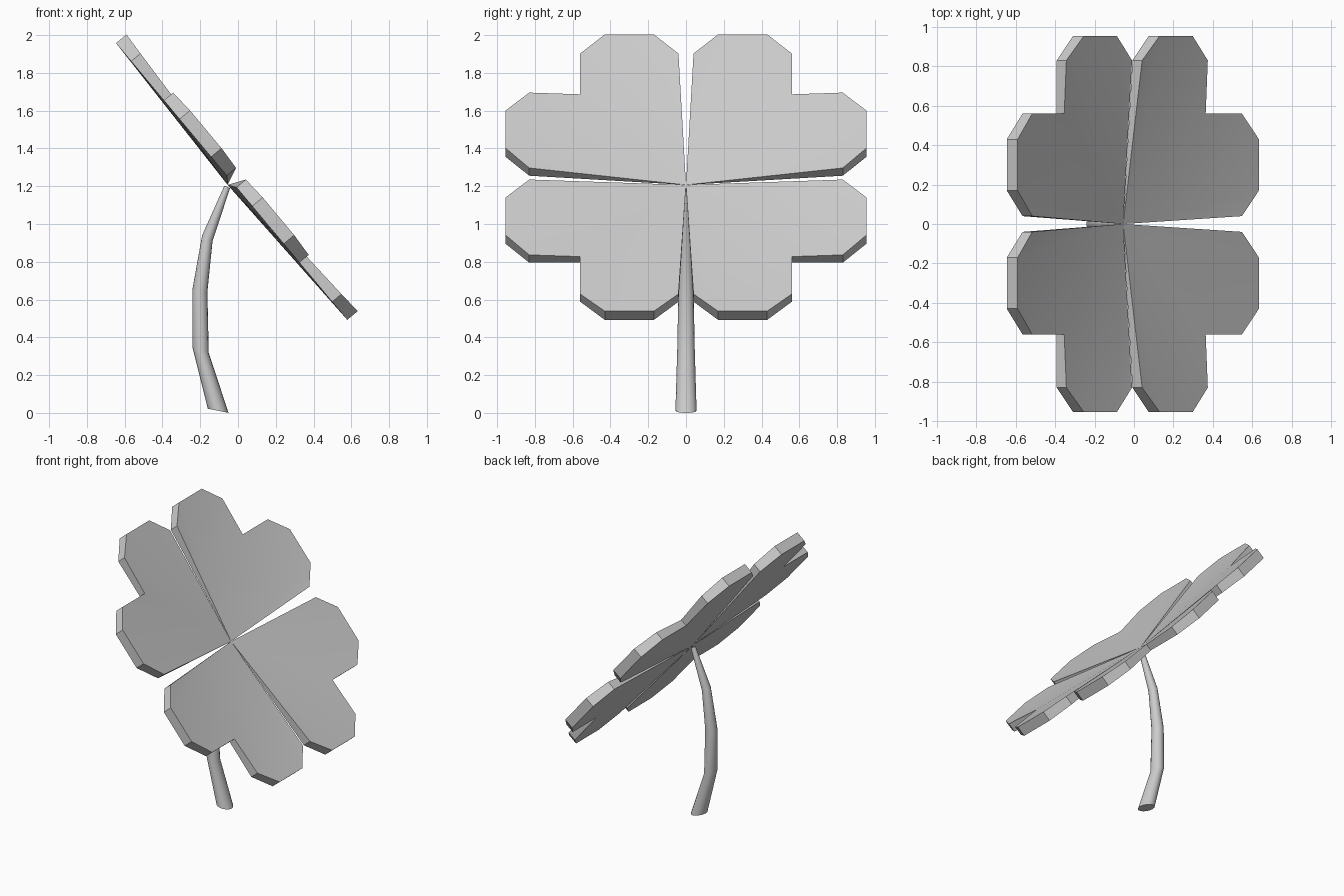
import bpy, bmesh, math
from mathutils import Vector

if "Cube" in bpy.data.objects:
    bpy.data.objects.remove(bpy.data.objects["Cube"])

CENTRE = Vector((-0.055, 0, 1.207))
U = Vector((0.641, 0, -0.767))   # in-plane direction, downhill
N = Vector((0.767, 0, 0.641))    # leaf head normal
V = Vector((0, 1, 0))


def finish(name, bm, angle):
    bmesh.ops.recalc_face_normals(bm, faces=bm.faces)
    mesh = bpy.data.meshes.new(name)
    bm.to_mesh(mesh)
    bm.free()
    obj = bpy.data.objects.new(name, mesh)
    bpy.context.collection.objects.link(obj)
    bpy.ops.object.select_all(action='DESELECT')
    bpy.context.view_layer.objects.active = obj
    obj.select_set(True)
    bpy.ops.object.shade_smooth_by_angle(angle=math.radians(angle))
    return obj


# Half of a heart leaflet: (u, v, top height); the rest mirrors on the diagonal
half = [(0.83, 0.04, 0.092), (0.955, 0.17, 0.1), (0.955, 0.43, 0.1), (0.83, 0.56, 0.092)]
outline = half + [(0.56, 0.56, 0.078)] + [(v, u, h) for u, v, h in reversed(half)]


def leaflet(name, su, sv):
    bm = bmesh.new()

    def vert(u, v, h):
        return bm.verts.new(CENTRE + U * u * su + V * v * sv + N * h)

    c = vert(0, 0, 0)
    top = [vert(*p) for p in outline]
    bot = [vert(u, v, 0.028) for u, v, h in outline]
    for i in range(len(outline) - 1):
        bm.faces.new((c, top[i], top[i + 1]))
        bm.faces.new((c, bot[i + 1], bot[i]))
        bm.faces.new((top[i], bot[i], bot[i + 1], top[i + 1]))
    bm.faces.new((c, bot[0], top[0]))
    bm.faces.new((c, top[-1], bot[-1]))
    finish(name, bm, 25)


for su, a in ((1, "lower"), (-1, "upper")):
    for sv, b in ((1, "right"), (-1, "left")):
        leaflet(f"leaflet_{a}_{b}", su, sv)

# Curved tapering stem: left and right silhouette points (x, z) of each ring
rings = [((-0.16, 0.022), (-0.05, 0.0)), ((-0.242, 0.35), (-0.155, 0.318)),
         ((-0.242, 0.65), (-0.162, 0.64)), ((-0.19, 0.94), (-0.135, 0.908)),
         ((-0.072, 1.203), (-0.042, 1.19))]
SIDES = 16
bm = bmesh.new()
loops = []
for (lx, lz), (rx, rz) in rings:
    mid = Vector(((lx + rx) / 2, 0, (lz + rz) / 2))
    side = Vector(((rx - lx) / 2, 0, (rz - lz) / 2))
    loops.append([bm.verts.new(mid + side * math.cos(t) + V * side.length * math.sin(t))
                  for t in (2 * math.pi * k / SIDES for k in range(SIDES))])
for a, b in zip(loops, loops[1:]):
    for k in range(SIDES):
        j = (k + 1) % SIDES
        bm.faces.new((a[k], a[j], b[j], b[k]))
bm.faces.new(loops[0])
bm.faces.new(loops[-1])
finish("stem", bm, 40)
